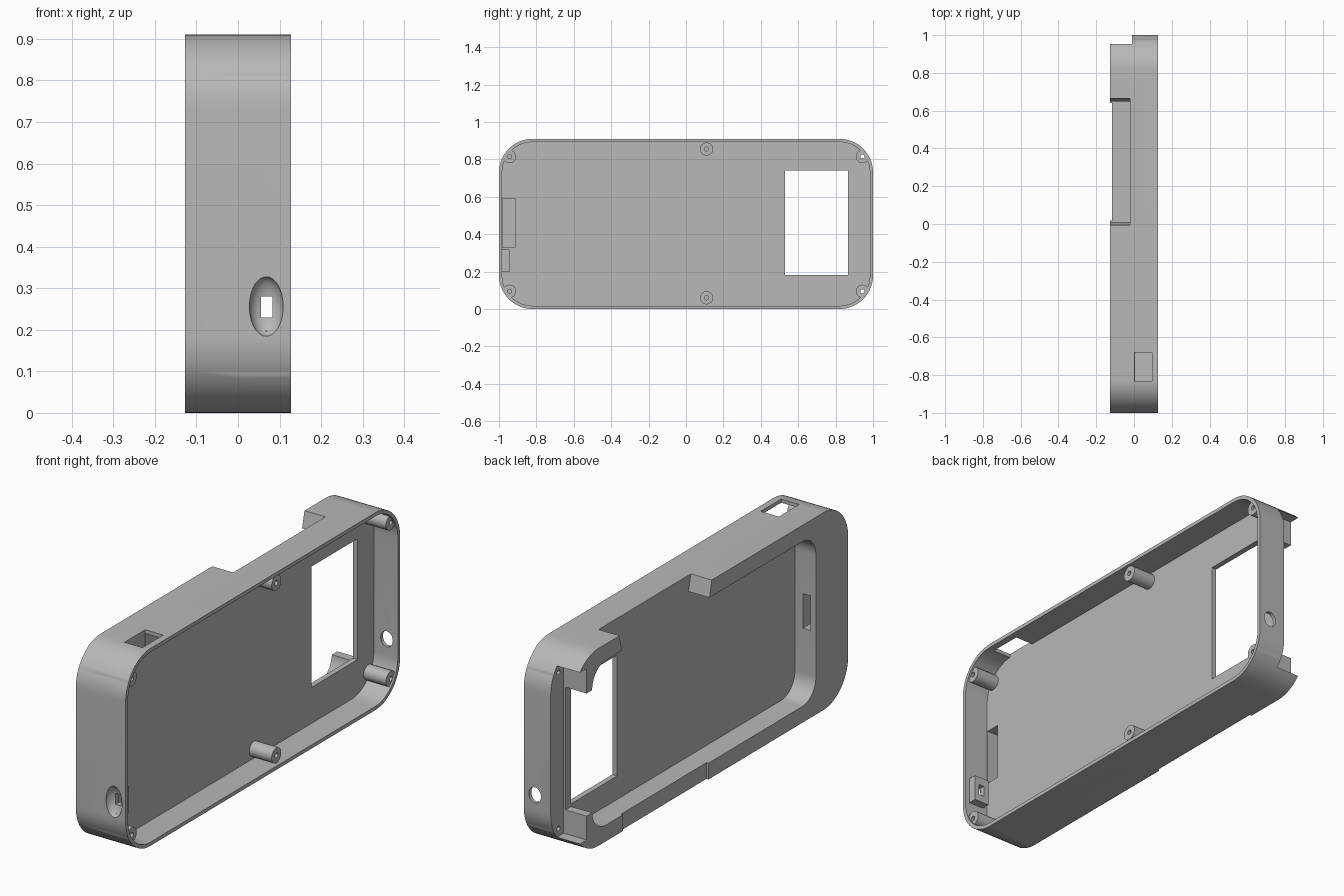
import bpy, bmesh, math
from mathutils import Matrix, Vector

if "Cube" in bpy.data.objects:
    bpy.data.objects.remove(bpy.data.objects["Cube"])

grey = bpy.data.materials.new("plain grey")
grey.use_nodes = True
colour = (0.48, 0.48, 0.48, 1)
grey.diffuse_color = colour
grey.node_tree.nodes["Principled BSDF"].inputs["Base Color"].default_value = colour


def finish(name, bm):
    bmesh.ops.recalc_face_normals(bm, faces=bm.faces[:])
    mesh = bpy.data.meshes.new(name)
    bm.to_mesh(mesh)
    bm.free()
    mesh.materials.append(grey)
    ob = bpy.data.objects.new(name, mesh)
    bpy.context.collection.objects.link(ob)
    return ob


def prism(name, points, direction):
    """Extrude a closed outline along a vector."""
    bm = bmesh.new()
    face = bm.faces.new([bm.verts.new(p) for p in points])
    new = bmesh.ops.extrude_face_region(bm, geom=[face])["geom"]
    verts = [g for g in new if isinstance(g, bmesh.types.BMVert)]
    bmesh.ops.translate(bm, verts=verts, vec=Vector(direction))
    return finish(name, bm)


def box(x, y, z):
    base = [(x[0], y[0], z[0]), (x[0], y[1], z[0]), (x[0], y[1], z[1]), (x[0], y[0], z[1])]
    return prism("box", base, (x[1] - x[0], 0, 0))


def rounded(name, x, y, z, r, steps=14):
    """Rounded rectangle in the y-z plane, extruded along x."""
    pts = []
    corners = [(y[1] - r, z[1] - r), (y[0] + r, z[1] - r), (y[0] + r, z[0] + r), (y[1] - r, z[0] + r)]
    for i, (cy, cz) in enumerate(corners):
        for k in range(steps + 1):
            a = math.pi / 2 * (i + k / steps)
            pts.append((x[0], cy + r * math.cos(a), cz + r * math.sin(a)))
    return prism(name, pts, (x[1] - x[0], 0, 0))


def rod(x, y, z, r, sides=32):
    pts = [(x[0], y + r * math.cos(2 * math.pi * i / sides),
            z + r * math.sin(2 * math.pi * i / sides)) for i in range(sides)]
    return prism("rod", pts, (x[1] - x[0], 0, 0))


def combine(ob, other, operation="DIFFERENCE"):
    mod = ob.modifiers.new("combine", "BOOLEAN")
    mod.operation, mod.solver, mod.object = operation, "EXACT", other
    graph = bpy.context.evaluated_depsgraph_get()
    mesh = bpy.data.meshes.new_from_object(ob.evaluated_get(graph))
    ob.modifiers.clear()
    ob.data = mesh
    bpy.data.objects.remove(other)


X, H, R = 0.127, 0.91, 0.18      # half thickness, height, corner radius
FLOOR, BACK = 0.005, -0.02       # two sides of the middle plate


def outer(name):
    return rounded(name, (-X, X), (-1, 1), (0, H), R)


# Shell with its deep open cavity on the left side
case = outer("case_shell")
combine(case, rounded("cavity", (FLOOR, X + 0.1), (-0.983, 0.983), (0.017, H - 0.017), R - 0.017))

# Switch housing inside the front wall
combine(case, box((0.03, 0.105), (-0.99, -0.945), (0.197, 0.317)), "UNION")

# Screw bosses, trimmed to the outline
bosses = [(0.11, 0.855), (0.11, 0.06)]
bosses += [(sy * 0.943, z) for sy in (-1, 1) for z in (0.815, 0.095)]
for y, z in bosses:
    boss = rod((FLOOR - 0.01, X - 0.008), y, z, 0.035)
    combine(boss, outer("trim"), "INTERSECT")
    combine(case, boss, "UNION")

# Pocket on the right side, open through the back end
combine(case, rounded("pocket", (-X - 0.1, BACK), (-0.765, 0.865), (0.075, 0.835), 0.1))
combine(case, box((-X - 0.1, BACK), (0.8, 1.1), (0.17, 0.735)))
combine(case, box((-X - 0.1, -0.01), (0.905, 1.1), (0.06, 0.85)))

# Display window through the plate
combine(case, box((-X - 0.05, 0.05), (0.53, 0.865), (0.183, 0.74)))

# Notch with sloping ends in the top rim, shallow relief in the bottom rim
notch = [(-X - 0.1, 0.018, 0.8), (-X - 0.1, 0.64, 0.8), (-X - 0.1, 0.675, 0.95), (-X - 0.1, -0.015, 0.95)]
combine(case, prism("notch", notch, (X + 0.1 + BACK, 0, 0)))
combine(case, box((-X - 0.1, -0.117), (0.018, 0.64), (-0.1, 0.2)))

# Connector opening in the top wall
combine(case, box((0.003, 0.095), (-0.83, -0.68), (0.8, 1)))

# Cable well and channel leading into the pocket
combine(case, box((-0.1, 0.05), (-0.98, -0.915), (0.33, 0.59)))
combine(case, box((-0.1, -0.06), (-0.95, -0.7), (0.38, 0.54)))

# Screw holes
for y, z in bosses:
    combine(case, rod((-0.015 if abs(y) < 0.5 or y < 0 else -0.05, X + 0.1), y, z, 0.011, 16))

# Dished switch recess and slot in the front wall
bm = bmesh.new()
shape = Matrix.Translation((0.068, -1.003, 0.256)) @ Matrix.Diagonal((0.041, 0.036, 0.072, 1))
bmesh.ops.create_uvsphere(bm, u_segments=40, v_segments=20, radius=1, matrix=shape)
combine(case, finish("dish", bm))
combine(case, box((0.055, 0.083), (-1.1, -0.9), (0.23, 0.28)))

# Round cable hole in the back wall
ring = [(0.07 + 0.031 * math.cos(math.pi * i / 12), 0.95,
         0.25 + 0.036 * math.sin(math.pi * i / 12)) for i in range(24)]
combine(case, prism("cable_hole", ring, (0, 0.1, 0)))

# Smooth curves, keep edges sharp
for ob in bpy.context.selected_objects:
    ob.select_set(False)
case.select_set(True)
bpy.context.view_layer.objects.active = case
bpy.ops.object.shade_smooth_by_angle(angle=math.radians(30))
